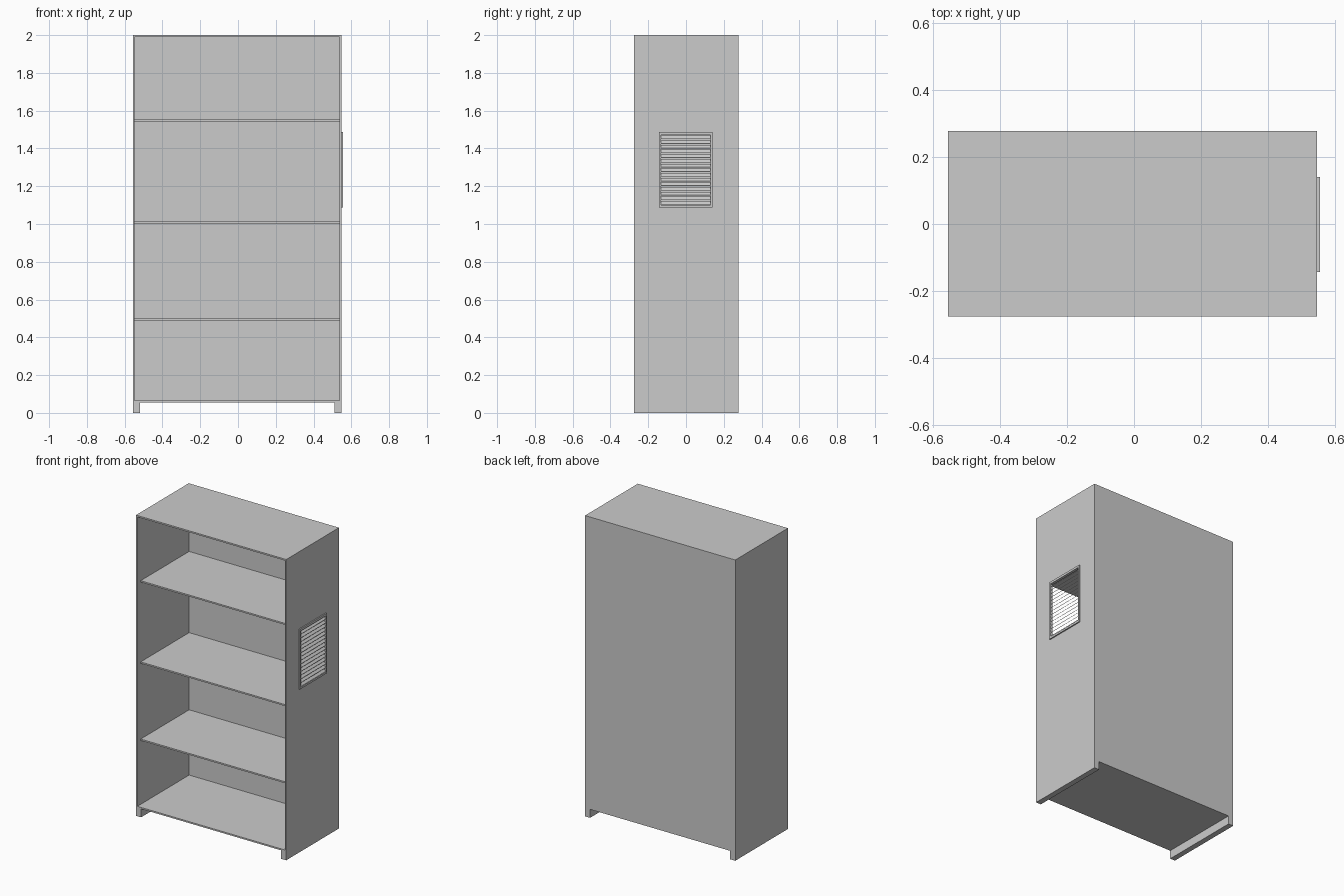
import bpy

cube = bpy.data.objects.get("Cube")
if cube:
    bpy.data.objects.remove(cube)

# Single painted-metal colour
grey = bpy.data.materials.new("light grey")
grey.use_nodes = True
colour = (0.6, 0.6, 0.6, 1)
grey.diffuse_color = colour
grey.node_tree.nodes["Principled BSDF"].inputs["Base Color"].default_value = colour


def add_mesh(name, verts, faces):
    mesh = bpy.data.meshes.new(name)
    mesh.from_pydata(verts, [], faces)
    mesh.materials.append(grey)
    obj = bpy.data.objects.new(name, mesh)
    bpy.context.collection.objects.link(obj)
    return obj


def prism(name, section, y0, y1):
    """Extrude a four-point x/z section (counter-clockwise from the front) along y."""
    verts = [(x, y, z) for y in (y0, y1) for x, z in section]
    sides = [(i, i + 4, (i + 1) % 4 + 4, (i + 1) % 4) for i in range(4)]
    return add_mesh(name, verts, [(0, 1, 2, 3), (7, 6, 5, 4)] + sides)


def box(name, x0, x1, y0, y1, z0, z1):
    return prism(name, [(x0, z0), (x1, z0), (x1, z1), (x0, z1)], y0, y1)


def ring(name, x0, x1, outer, inner):
    """Rectangular plate facing x with a rectangular opening."""
    def loop(x, r):
        ya, yb, za, zb = r
        return [(x, ya, za), (x, yb, za), (x, yb, zb), (x, ya, zb)]
    verts = loop(x1, outer) + loop(x1, inner) + loop(x0, inner) + loop(x0, outer)
    faces = []
    for k in range(4):
        a, b = 4 * k, 4 * ((k + 1) % 4)
        for i in range(4):
            j = (i + 1) % 4
            faces.append((a + i, a + j, b + j, b + i))
    return add_mesh(name, verts, faces)


LEFT, RIGHT = 0.548, -0.557
FRONT, BACK = -0.276, 0.278
T = 0.01
FLOOR, TOP = 0.056, 2.0
opening = (-0.132, 0.13, 1.1, 1.472)

# Cabinet shell
box("top_panel", RIGHT, LEFT, FRONT, BACK, TOP - T, TOP)
box("bottom_panel", RIGHT + T, LEFT - T, FRONT, BACK, FLOOR, FLOOR + T)
box("back_panel", RIGHT + T, LEFT - T, BACK - T, BACK, FLOOR + T, TOP - T)
box("right_side", RIGHT, RIGHT + T, FRONT, BACK, FLOOR, TOP - T)
ring("left_side", LEFT - T, LEFT, (FRONT, BACK, FLOOR, TOP - T), opening)

# Floor runners
box("right_runner", RIGHT, RIGHT + 0.037, FRONT, BACK, 0, FLOOR)
box("left_runner", LEFT - 0.037, LEFT, FRONT, BACK, 0, FLOOR)

# Shelves, set back a little from the front edge
for i, z in enumerate((0.49, 1.003, 1.543)):
    box(f"shelf_{i + 1}", RIGHT + T, LEFT - T, FRONT + 0.035, BACK - T, z, z + T)

# Louvred vent on the left side
ring("vent_frame", LEFT, LEFT + 0.008, (-0.143, 0.141, 1.087, 1.487), opening)
count = 15
pitch = (opening[3] - opening[2]) / count
for i in range(count):
    z = opening[2] + pitch * i + 0.002
    x_in, x_out, rise, thick = LEFT - T, LEFT + 0.007, 0.017, 0.0015
    prism(f"vent_slat_{i + 1}",
          [(x_in, z + rise), (x_out, z), (x_out, z + thick), (x_in, z + rise + thick)],
          opening[0], opening[1])
